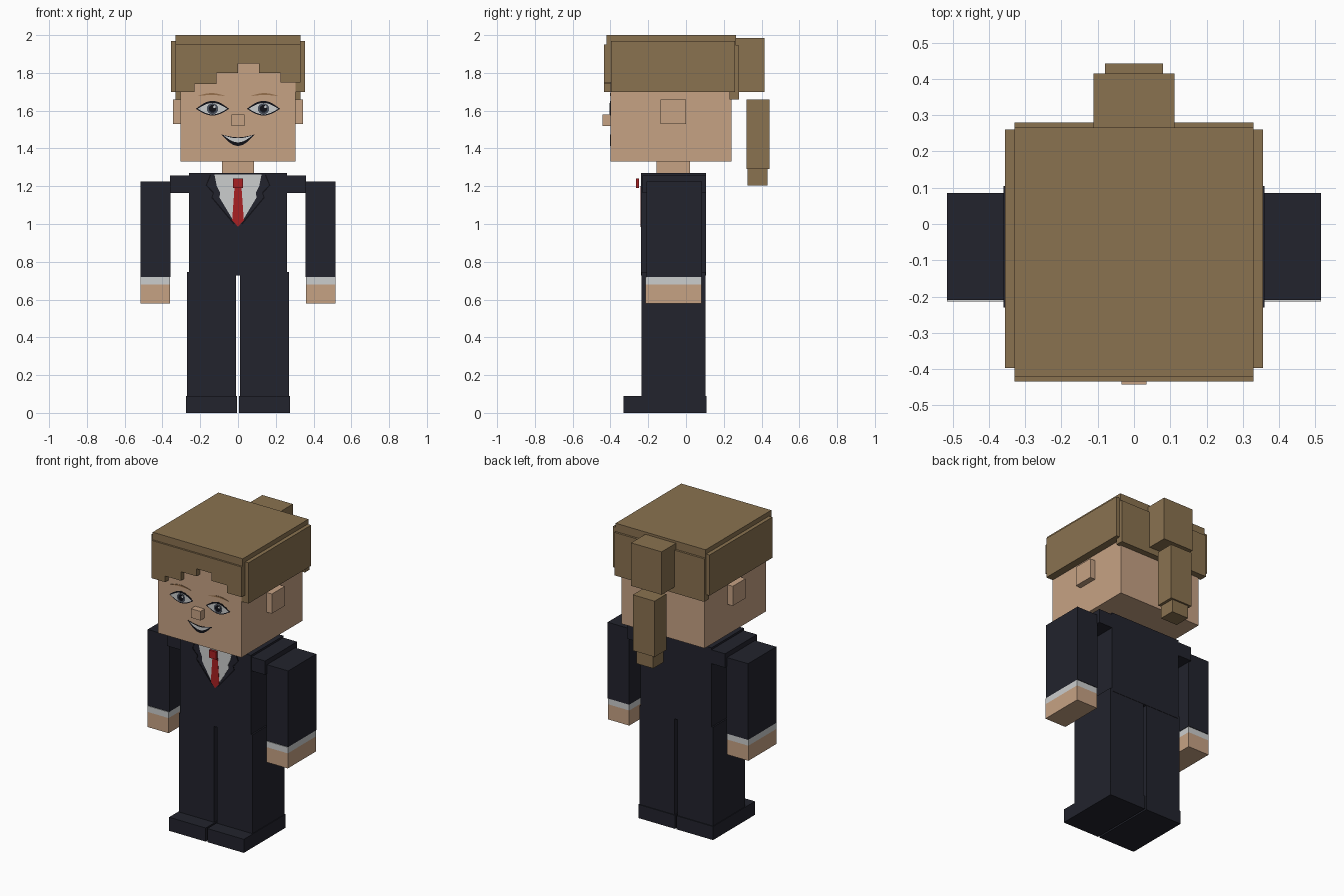
import bpy, bmesh, math
from mathutils import Vector

cube = bpy.data.objects.get("Cube")
if cube:
    bpy.data.objects.remove(cube, do_unlink=True)


def make_material(name, rgb):
    linear = [((c / 255 + 0.055) / 1.055) ** 2.4 for c in rgb] + [1]
    m = bpy.data.materials.new(name)
    m.use_nodes = True
    m.diffuse_color = linear
    bsdf = m.node_tree.nodes["Principled BSDF"]
    bsdf.inputs["Base Color"].default_value = linear
    bsdf.inputs["Roughness"].default_value = 0.9
    return m


HAIR = make_material("hair brown", (138, 114, 80))
SKIN = make_material("skin", (198, 162, 132))
SUIT = make_material("suit navy", (34, 35, 45))
INK = make_material("dark outline", (16, 16, 22))
WHITE = make_material("shirt white", (203, 205, 205))
RED = make_material("tie red", (168, 32, 34))
IRIS = make_material("iris grey", (72, 78, 90))
BROW = make_material("brow brown", (150, 112, 76))

HEAD_Y, TORSO_Y = -0.40, -0.237
SIDES = (("left", 1), ("right", -1))


def finish(name, bm, mat):
    bmesh.ops.recalc_face_normals(bm, faces=bm.faces)
    me = bpy.data.meshes.new(name)
    bm.to_mesh(me)
    bm.free()
    me.materials.append(mat)
    ob = bpy.data.objects.new(name, me)
    bpy.context.collection.objects.link(ob)
    return ob


def box(name, x, y, z, mat):
    """Box from its (low, high) ranges."""
    bm = bmesh.new()
    bmesh.ops.create_cube(bm, size=1)
    for v in bm.verts:
        v.co = [(a + b) / 2 + c * (b - a) for c, (a, b) in zip(v.co, (x, y, z))]
    return finish(name, bm, mat)


def pair(name, x, y, z, mat):
    for side, s in SIDES:
        box(f"{side}_{name}", sorted((s * x[0], s * x[1])), y, z, mat)


def prism(name, pts, y_front, y_back, mat):
    """Outline in x and z, extruded along y."""
    bm = bmesh.new()
    face = bm.faces.new([bm.verts.new((x, y_front, z)) for x, z in pts])
    ext = bmesh.ops.extrude_face_region(bm, geom=[face])
    for v in ext["geom"]:
        if isinstance(v, bmesh.types.BMVert):
            v.co.y = y_back
    return finish(name, bm, mat)


def plate(name, pts, surface, height, mat):
    return prism(name, pts, surface - height, surface + 0.001, mat)


def mirrored(pts, s):
    return [(s * x, z) for x, z in pts]


def lens(cx, cz, half, top, bottom, n=12):
    """Outline between two arcs that meet at the corners."""
    ts = [i / n for i in range(n + 1)]
    arc = lambda t, h: (cx + half * (2 * t - 1), cz + h * math.sin(math.pi * t))
    return [arc(t, top) for t in ts] + [arc(t, bottom) for t in reversed(ts[1:-1])]


def disc(cx, cz, r, n=16):
    return [(cx + r * math.cos(2 * math.pi * i / n),
             cz + r * math.sin(2 * math.pi * i / n)) for i in range(n)]


def stroke(pts, width):
    """Thin band that follows a polyline."""
    out, back = [], []
    for i, p in enumerate(pts):
        a, b = Vector(pts[max(i - 1, 0)]), Vector(pts[min(i + 1, len(pts) - 1)])
        d = (b - a).normalized() * width / 2
        out.append((p[0] - d.y, p[1] + d.x))
        back.append((p[0] + d.y, p[1] - d.x))
    return out + back[::-1]


# Head
box("head", (-.305, .305), (HEAD_Y, .24), (1.33, 1.96), SKIN)
box("neck", (-.085, .085), (-.155, .022), (1.25, 1.34), SKIN)
box("nose", (-.035, .035), (-.443, -.39), (1.52, 1.58), SKIN)
pair("ear", (.30, .343), (-.135, 0), (1.53, 1.66), SKIN)

# Hair
box("hair_top", (-.33, .33), (-.422, .266), (1.94, 2), HAIR)
pair("hair_side", (.30, .355), (-.397, .26), (1.70, 1.97), HAIR)
box("hair_back", (-.33, .33), (.23, .28), (1.66, 1.945), HAIR)
fringe = [(-.33, 1.95), (-.33, 1.70), (-.23, 1.70), (-.23, 1.74), (-.115, 1.74),
          (-.115, 1.80), (0, 1.80), (0, 1.85), (.11, 1.85), (.11, 1.80),
          (.225, 1.80), (.225, 1.75), (.33, 1.75), (.33, 1.95)]
prism("fringe", fringe, -.434, -.396, HAIR)
box("ponytail_base", (-.112, .112), (.26, .415), (1.70, 1.985), HAIR)
box("ponytail_length", (-.08, .08), (.32, .443), (1.29, 1.66), HAIR)
box("ponytail_tip", (-.062, .062), (.326, .432), (1.205, 1.30), HAIR)

# Painted face
for side, s in SIDES:
    cx, cz = s * .135, 1.61
    plate(f"{side}_eye_outline", lens(cx, cz, .088, .042, -.036), HEAD_Y, .002, INK)
    plate(f"{side}_eye_white", lens(cx, cz, .078, .031, -.030), HEAD_Y, .003, WHITE)
    plate(f"{side}_iris", disc(cx, cz, .030), HEAD_Y, .004, IRIS)
    plate(f"{side}_pupil", disc(cx, cz, .020), HEAD_Y, .005, INK)
    plate(f"{side}_eye_glint", disc(cx + .010, cz + .010, .007, 8), HEAD_Y, .006, WHITE)
    plate(f"{side}_brow", lens(cx + s * .005, 1.677, .075, .016, .006), HEAD_Y, .003, BROW)
plate("mouth", lens(0, 1.475, .09, -.016, -.062), HEAD_Y, .002, INK)
plate("teeth", lens(0, 1.470, .078, -.016, -.038), HEAD_Y, .003, WHITE)

# Body
box("torso", (-.26, .26), (TORSO_Y, .105), (.727, 1.27), SUIT)
pair("shoulder", (.25, .36), (-.23, .105), (1.165, 1.257), SUIT)
pair("sleeve", (.357, .515), (-.21, .085), (.72, 1.225), SUIT)
pair("cuff", (.359, .515), (-.214, .082), (.68, .72), WHITE)
pair("hand", (.359, .515), (-.214, .082), (.58, .68), SKIN)
pair("leg", (.011, .27), (-.235, .103), (.05, .745), SUIT)
pair("shoe", (.006, .274), (-.33, .108), (0, .09), SUIT)

# Shirt front, lapels and tie
edge = [(.125, 1.262), (.112, 1.20), (.095, 1.165), (.098, 1.14), (.065, 1.085), (.02, 1.01)]
plate("shirt_front", edge + mirrored(edge[::-1], -1), TORSO_Y, .002, WHITE)
lapel = [(.145, 1.26), (.168, 1.205), (.130, 1.165), (.138, 1.14), (.02, 1.0)]
for side, s in SIDES:
    plate(f"{side}_lapel_edge", stroke(mirrored(lapel, s), .007), TORSO_Y, .002, INK)
tie = [(.018, 1.20), (.031, 1.02), (0, .985)]
plate("tie", tie + mirrored(tie[1::-1][::1][:2][::1], -1), TORSO_Y, .004, RED)
box("tie_knot", (-.026, .026), (-.266, -.25), (1.19, 1.24), RED)
